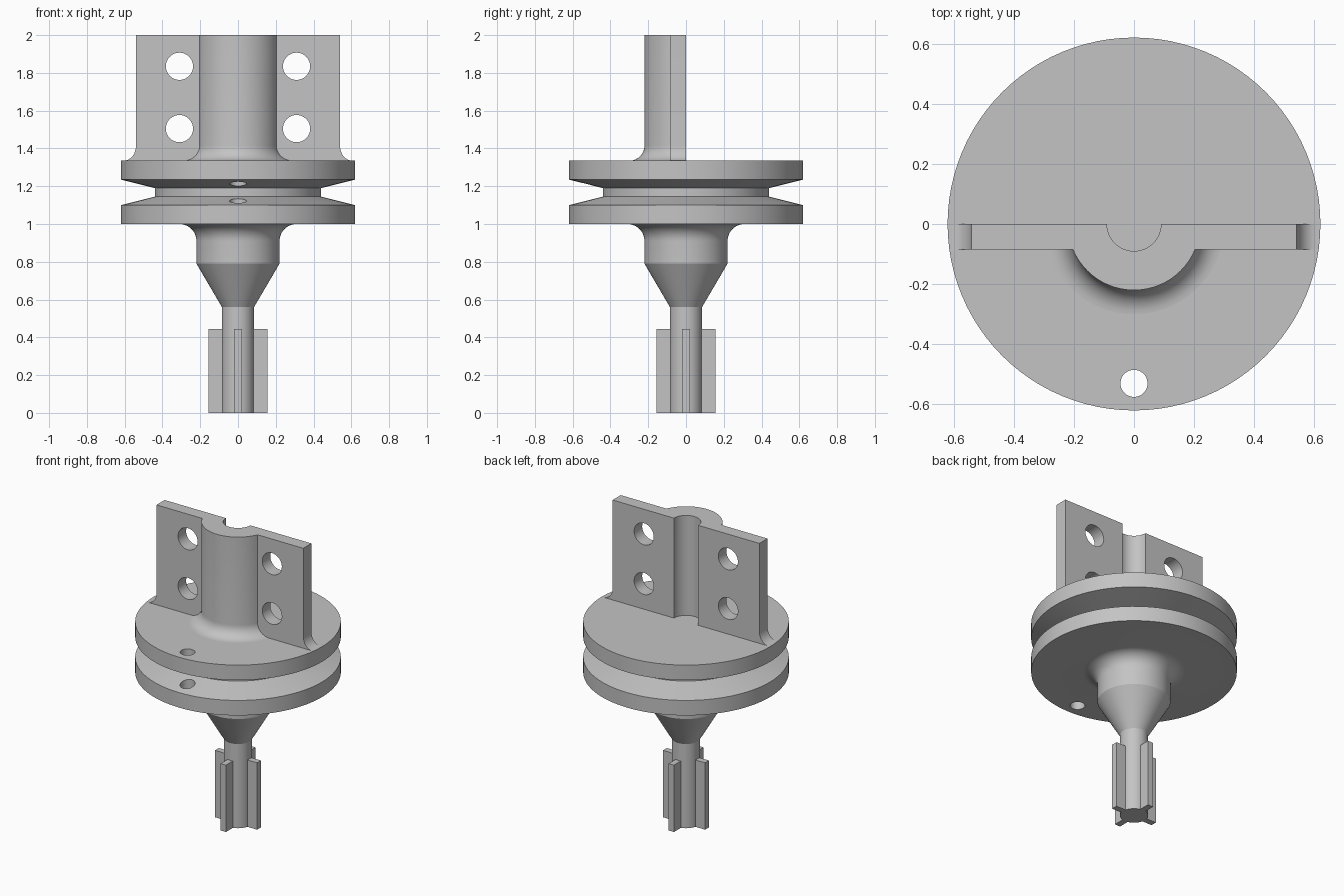
import bpy
import bmesh
from math import cos, sin, pi, radians
from mathutils import Matrix

cube = bpy.data.objects.get("Cube")
if cube:
    bpy.data.objects.remove(cube, do_unlink=True)

steel = bpy.data.materials.new("grey metal")
steel.use_nodes = True
grey = (0.55, 0.55, 0.55, 1)
steel.diffuse_color = grey
steel.node_tree.nodes["Principled BSDF"].inputs["Base Color"].default_value = grey


def finish(name, bm):
    bmesh.ops.recalc_face_normals(bm, faces=bm.faces)
    mesh = bpy.data.meshes.new(name)
    bm.to_mesh(mesh)
    bm.free()
    mesh.materials.append(steel)
    ob = bpy.data.objects.new(name, mesh)
    bpy.context.collection.objects.link(ob)
    return ob


def lathe(name, profile, steps=96):
    """Revolve (radius, z) points about z; both ends lie on the axis."""
    bm = bmesh.new()
    verts = [bm.verts.new((r, 0, z)) for r, z in profile]
    edges = [bm.edges.new(pair) for pair in zip(verts, verts[1:])]
    bmesh.ops.spin(bm, geom=verts + edges, cent=(0, 0, 0), axis=(0, 0, 1),
                   angle=2 * pi, steps=steps, use_merge=True)
    bmesh.ops.remove_doubles(bm, verts=bm.verts, dist=1e-5)
    return finish(name, bm)


def box(name, x, y, z):
    """Box from three (low, high) ranges."""
    bm = bmesh.new()
    size = [b - a for a, b in (x, y, z)]
    mid = [(a + b) / 2 for a, b in (x, y, z)]
    bmesh.ops.create_cube(bm, size=1, matrix=Matrix.Translation(mid) @ Matrix.Diagonal((*size, 1)))
    return finish(name, bm)


def rod(name, place, radius, length, along_y=False):
    bm = bmesh.new()
    turn = Matrix.Rotation(pi / 2 if along_y else 0, 4, 'X')
    bmesh.ops.create_cone(bm, cap_ends=True, segments=48, radius1=radius, radius2=radius,
                          depth=length, matrix=Matrix.Translation(place) @ turn)
    return finish(name, bm)


def combine(ob, tool, operation):
    """Apply a boolean and discard the tool object."""
    mod = ob.modifiers.new("boolean", 'BOOLEAN')
    mod.operation, mod.object, mod.solver = operation, tool, 'EXACT'
    bpy.context.view_layer.objects.active = ob
    bpy.ops.object.modifier_apply(modifier=mod.name)
    bpy.data.objects.remove(tool, do_unlink=True)


def arc(cx, cz, rx, rz, start, end, n=10):
    return [(cx + rx * cos(radians(start + (end - start) * i / n)),
             cz + rz * sin(radians(start + (end - start) * i / n))) for i in range(n + 1)]


def smooth(ob):
    bpy.ops.object.select_all(action='DESELECT')
    ob.select_set(True)
    bpy.context.view_layer.objects.active = ob
    bpy.ops.object.shade_smooth_by_angle(angle=radians(25))


TOP = 1.335   # upper face of the grooved disc

# Shaft, cone, filleted neck and grooved disc
body = lathe("grooved_disc_and_shaft",
             [(0, 0), (0.085, 0), (0.085, 0.56), (0.22, 0.79)]
             + arc(0.31, 0.91, 0.09, 0.09, 180, 90)
             + [(0.62, 1.0), (0.62, 1.10), (0.44, 1.145), (0.44, 1.19),
                (0.62, 1.235), (0.62, TOP), (0, TOP)])
combine(body, rod("pin_hole_cutter", (0, -0.53, 1.2), 0.045, 0.8), 'DIFFERENCE')
smooth(body)

# Four drive fins round the lower shaft
for i, side in enumerate(("left", "back", "right", "front")):
    fin = box(side + "_drive_fin", (0.06, 0.155), (-0.02, 0.02), (0, 0.445))
    fin.data.transform(Matrix.Rotation(i * pi / 2, 4, 'Z'))

# Half-round boss with a flared foot
clamp = lathe("clamp_half", [(0, TOP - 0.02), (0.30, TOP - 0.02)]
              + arc(0.30, TOP + 0.08, 0.08, 0.08, 270, 180) + [(0.22, 2), (0, 2)])

# Flat flange with flared lower corners
right_edge = [(0.60, TOP - 0.015)] + arc(0.605, TOP + 0.08, 0.065, 0.08, 270, 180) + [(0.54, 2)]
outline = right_edge + [(-x, z) for x, z in reversed(right_edge)]
bm = bmesh.new()
face = bm.faces.new([bm.verts.new((x, -0.085, z)) for x, z in outline])
new = bmesh.ops.extrude_face_region(bm, geom=[face])["geom"]
bmesh.ops.translate(bm, vec=(0, 0.135, 0), verts=[v for v in new if isinstance(v, bmesh.types.BMVert)])
combine(clamp, finish("flange", bm), 'UNION')

# Split face, shaft channel and bolt holes
combine(clamp, box("split_cutter", (-1, 1), (0, 1), (1, 2.5)), 'DIFFERENCE')
combine(clamp, rod("channel_cutter", (0, 0, 1.7), 0.09, 1), 'DIFFERENCE')
for x in (-0.31, 0.31):
    for z in (1.505, 1.835):
        combine(clamp, rod("bolt_cutter", (x, -0.05, z), 0.072, 0.4, True), 'DIFFERENCE')
smooth(clamp)
